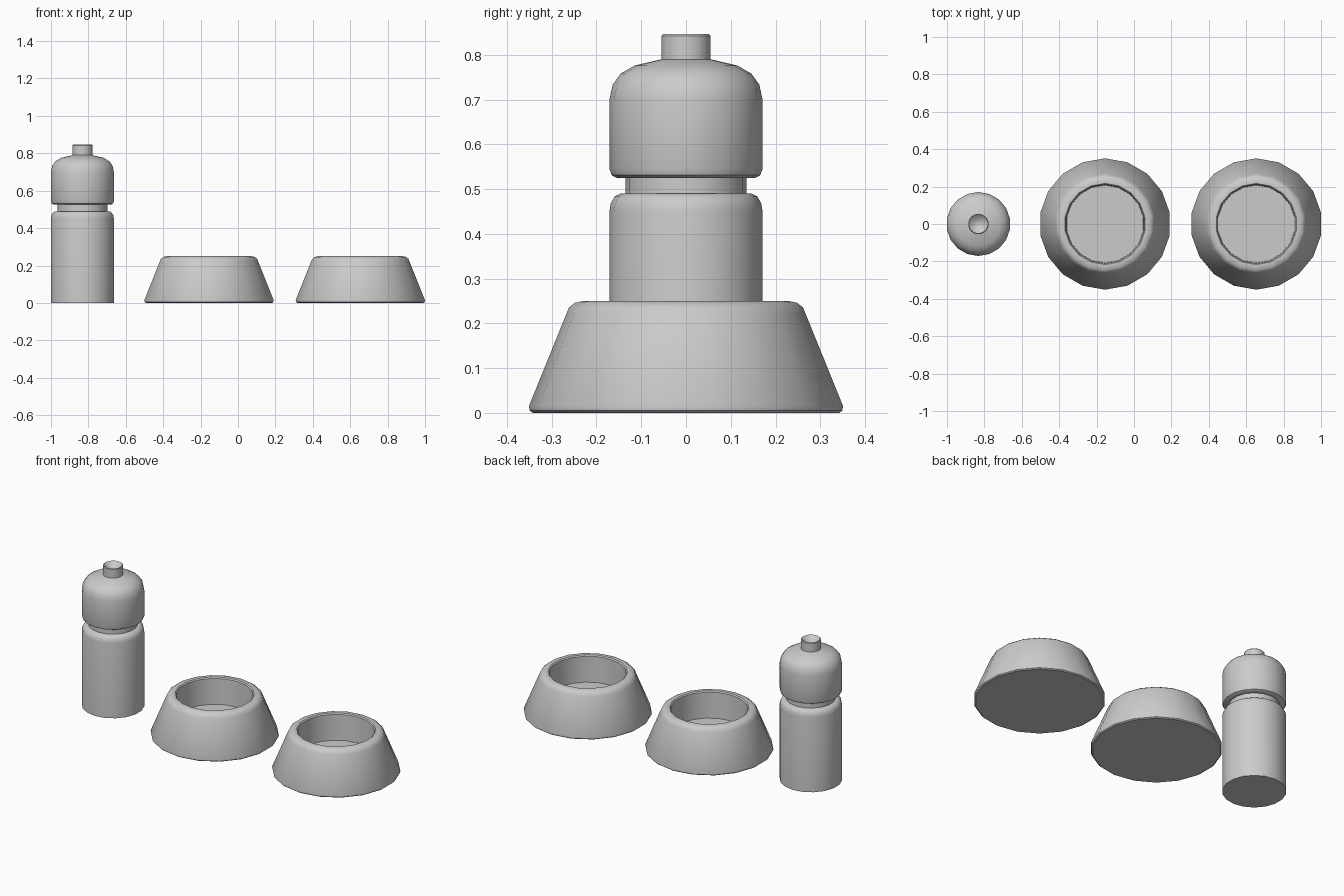
import bpy, bmesh, math

if "Cube" in bpy.data.objects:
    bpy.data.objects.remove(bpy.data.objects["Cube"])

SIDES = 18


def lathe(name, profile, x):
    """Revolve an (r, z) profile about a vertical axis; r = 0 ends close to a pole."""
    bm = bmesh.new()
    rings = []
    for r, z in profile:
        if r == 0:
            rings.append([bm.verts.new((0, 0, z))] * SIDES)
        else:
            rings.append([bm.verts.new((r * math.cos(a), r * math.sin(a), z))
                          for a in (math.pi / 2 + 2 * math.pi * i / SIDES for i in range(SIDES))])
    for low, high in zip(rings, rings[1:]):
        for i in range(SIDES):
            j = (i + 1) % SIDES
            quad = list(dict.fromkeys((low[i], low[j], high[j], high[i])))
            bm.faces.new(quad)
    bmesh.ops.recalc_face_normals(bm, faces=bm.faces)
    mesh = bpy.data.meshes.new(name)
    bm.to_mesh(mesh)
    bm.free()
    ob = bpy.data.objects.new(name, mesh)
    ob.location.x = x
    bpy.context.collection.objects.link(ob)
    bpy.ops.object.select_all(action='DESELECT')
    ob.select_set(True)
    bpy.context.view_layer.objects.active = ob
    bpy.ops.object.shade_smooth_by_angle(angle=math.radians(35))
    return ob


# Bottle: body, grip groove, domed shoulder and dished spout
lathe("bottle", [
    (0, 0), (0.171, 0), (0.171, 0.45), (0.168, 0.468), (0.16, 0.483), (0.147, 0.49),
    (0.135, 0.49), (0.135, 0.525), (0.155, 0.525), (0.166, 0.531), (0.171, 0.545),
    (0.171, 0.70), (0.164, 0.733), (0.146, 0.758), (0.115, 0.776), (0.055, 0.79),
    (0.055, 0.842), (0.051, 0.846), (0.046, 0.842), (0.025, 0.824), (0, 0.818)], -0.832)

# Bowls: sloped outside, rounded rim, straight well
bowl = [(0, 0), (0.342, 0), (0.349, 0.005), (0.351, 0.015), (0.267, 0.222),
        (0.261, 0.236), (0.248, 0.246), (0.23, 0.25), (0.217, 0.25), (0.211, 0.244),
        (0.207, 0.09), (0, 0.09)]
for name, x in (("left_bowl", -0.155), ("right_bowl", 0.654)):
    lathe(name, bowl, x)
